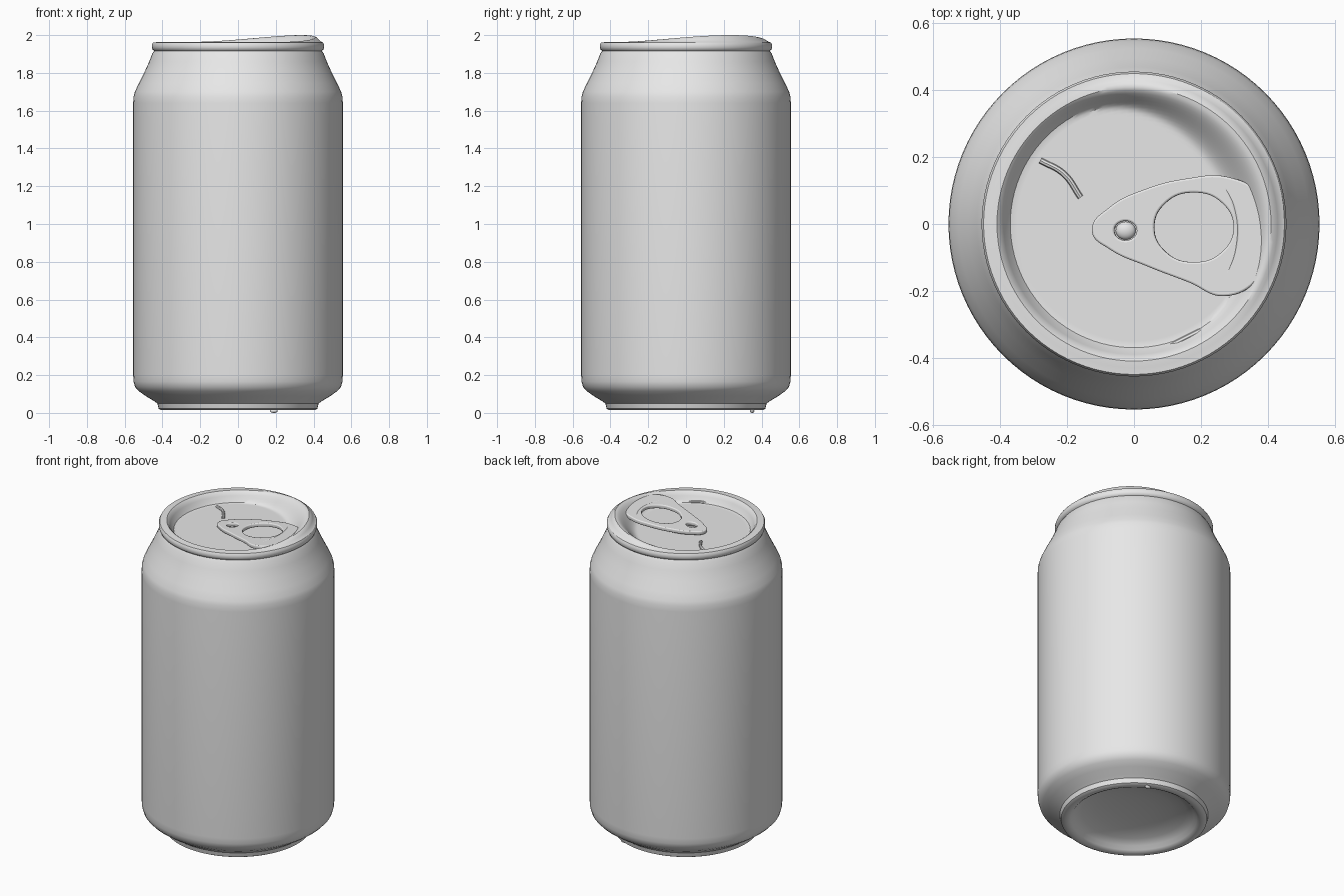
import bpy, bmesh
from math import sin, cos, pi, radians
from mathutils import Vector

cube = bpy.data.objects.get("Cube")
if cube:
    bpy.data.objects.remove(cube, do_unlink=True)

grey = bpy.data.materials.new("plain grey")
grey.use_nodes = True
GREY = (0.8, 0.8, 0.8, 1)
grey.diffuse_color = GREY
grey.node_tree.nodes["Principled BSDF"].inputs["Base Color"].default_value = GREY
SEG = 96


def smooth(a, b, x):
    t = min(1, max(0, (x - a) / (b - a)))
    return t * t * (3 - 2 * t)


def finish(obj, angle=35):
    if not obj.data.materials:
        obj.data.materials.append(grey)
    bpy.ops.object.select_all(action='DESELECT')
    obj.select_set(True)
    bpy.context.view_layer.objects.active = obj
    if obj.type == 'CURVE':
        bpy.ops.object.convert(target='MESH')
    bpy.ops.object.shade_smooth_by_angle(angle=radians(angle))


def lathe(name, profile, lift=None):
    """Spin (radius, z) points; lift(radius, angle) can override the height."""
    bm = bmesh.new()
    rings = []
    for r, z in profile:
        if r == 0:
            rings.append([bm.verts.new((0, 0, z))] * SEG)
            continue
        ring = []
        for i in range(SEG):
            a = 2 * pi * i / SEG
            ring.append(bm.verts.new((r * cos(a), r * sin(a), lift(r, a) if lift else z)))
        rings.append(ring)
    for lo, hi in zip(rings, rings[1:]):
        for i in range(SEG):
            j = (i + 1) % SEG
            bm.faces.new(list(dict.fromkeys((lo[i], lo[j], hi[j], hi[i]))))
    mesh = bpy.data.meshes.new(name)
    bm.to_mesh(mesh)
    bm.free()
    obj = bpy.data.objects.new(name, mesh)
    bpy.context.collection.objects.link(obj)
    finish(obj)


def curve(name, loops, dims, bevel, extrude=0, closed=True):
    data = bpy.data.curves.new(name, 'CURVE')
    data.dimensions = dims
    data.bevel_depth = bevel
    data.bevel_resolution = 2
    data.extrude = extrude
    data.resolution_u = 8
    if dims == '2D':
        data.fill_mode = 'BOTH'
    else:
        data.use_fill_caps = True
    for pts in loops:
        s = data.splines.new('BEZIER')
        s.bezier_points.add(len(pts) - 1)
        s.use_cyclic_u = closed
        for p, co in zip(s.bezier_points, pts):
            p.co = Vector(co).to_3d()
            p.handle_left_type = p.handle_right_type = 'AUTO'
    obj = bpy.data.objects.new(name, data)
    bpy.context.collection.objects.link(obj)
    return obj


# Body: domed underside, foot ring, straight wall, tapered shoulder, rim
lathe("can_body", [
    (0, .10), (.12, .096), (.22, .085), (.3, .066), (.345, .045), (.362, .025),
    (.38, .015), (.405, .014), (.42, .022), (.427, .05), (.445, .063),
    (.49, .09), (.525, .115), (.545, .137), (.553, .165), (.555, .2),
    (.555, 1.64), (.553, 1.675), (.546, 1.7), (.525, 1.745), (.495, 1.805),
    (.47, 1.86), (.455, 1.9), (.444, 1.917), (.452, 1.923), (.456, 1.935),
    (.456, 1.95), (.45, 1.961)])


# Lid: sunken floor, with the inner wall swelling up on one side
def lid_height(r, a):
    off = (a - radians(35) + pi) % (2 * pi) - pi
    w = cos(off * .98) ** 2 if abs(off) < pi / 2 else 0
    floor = 1.902
    top = 1.964 + .036 * w
    z = floor + (top - floor) * smooth(.365 - .085 * w, .41, r)
    return z - (top - 1.961) * smooth(.41, .45, r)


lathe("lid", [(.45 - .01 * i, 0) for i in range(20)] + [(.2, 0), (.1, 0), (0, 1.902)],
      lid_height)

# Pull tab: tapered plate with a finger hole and a rivet opening, tilted up
outer = [(-.12, -.02), (-.07, .045), (.04, .1), (.16, .13), (.28, .135), (.38, .08),
         (.42, -.04), (.37, -.16), (.27, -.21), (.17, -.17), (.04, -.12), (-.07, -.07)]
hole = [(.18 + .125 * cos(pi * k / 4), -.01 + .11 * sin(pi * k / 4)) for k in range(8)]
slot = [(-.025 + .04 * cos(pi * k / 2), -.02 + .035 * sin(pi * k / 2)) for k in range(4)]
tab = curve("pull_tab", [outer, hole, slot], '2D', .006, .006)
tab.location.z = 1.926
tab.rotation_euler.y = -.08
finish(tab)

# Rivet under the tab
bpy.ops.mesh.primitive_uv_sphere_add(segments=24, ring_count=12, radius=1, location=(-.025, -.02, 1.905))
rivet = bpy.context.object
rivet.name = "rivet"
rivet.scale = (.03, .027, .018)
finish(rivet)

# Raised grip along the far end of the tab
grip = curve("tab_grip", [[(.26, .13, 1.948), (.3, .05, 1.954), (.305, -.07, 1.954),
                           (.26, -.19, 1.948)]], '3D', .01, closed=False)
finish(grip)

# Small creases on the lid floor
creases = {"lid_crease": [(-.28, .19, 1.903), (-.21, .15, 1.908), (-.16, .08, 1.903)],
           "lid_edge_crease": [(.1, -.37, 1.903), (.15, -.345, 1.908), (.2, -.32, 1.903)]}
for name, pts in creases.items():
    finish(curve(name, [pts], '3D', .009, closed=False))

# Tiny burr under the foot ring
bpy.ops.mesh.primitive_uv_sphere_add(segments=16, ring_count=8, radius=1, location=(.19, .35, .01))
burr = bpy.context.object
burr.name = "foot_burr"
burr.scale = (.02, .012, .01)
finish(burr)
